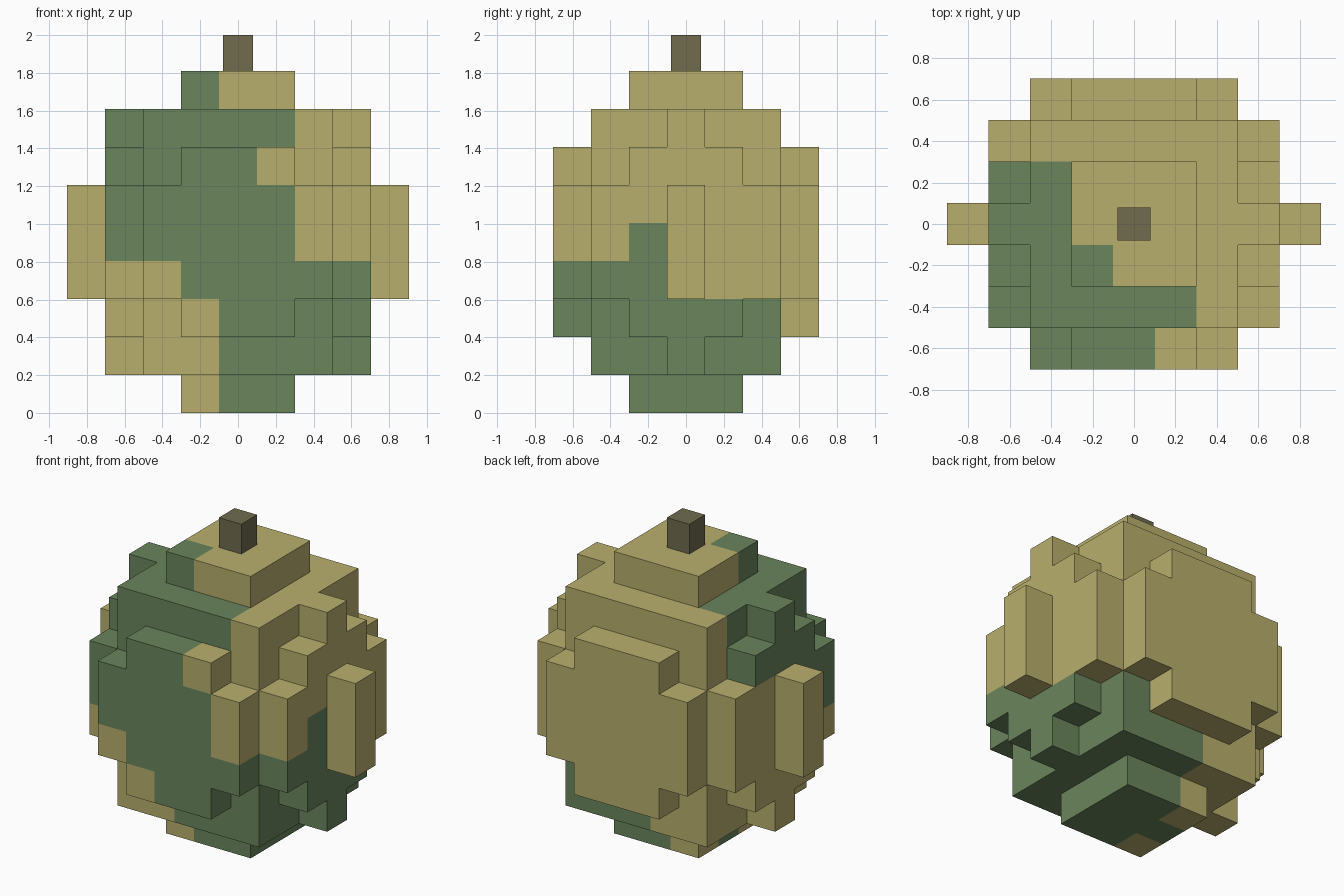
import bpy
import bmesh
from mathutils import Vector

if "Cube" in bpy.data.objects:
    bpy.data.objects.remove(bpy.data.objects["Cube"])

U = 0.201          # block size
STEM = 0.08        # stem half width


def material(name, rgb):
    m = bpy.data.materials.new(name)
    m.diffuse_color = (*rgb, 1.0)
    m.use_nodes = True
    m.node_tree.nodes["Principled BSDF"].inputs["Base Color"].default_value = m.diffuse_color
    return m


TAN = material("tan_rind", (0.485, 0.429, 0.153))
GREEN = material("green_rind", (0.144, 0.235, 0.107))
BROWN = material("brown_stem", (0.162, 0.150, 0.076))

# Stepped body: inclusive block ranges (i0, i1, j0, j1, k0, k1)
boxes = [(-2, 2, -2, 2, 1, 7),      # core
         (-1, 1, -1, 1, 0, 8)]      # foot and cap
for s in (-1, 1):
    # front and back plates
    for half, k0, k1 in ((1, 2, 6), (2, 3, 5)):
        boxes.append((-half, half, 3 * s, 3 * s, k0, k1))
    # side plates, then the outer side ribs
    for depth, half, k0, k1 in ((3, 0, 1, 7), (3, 1, 2, 6), (3, 2, 3, 5), (4, 0, 3, 5)):
        boxes.append((depth * s, depth * s, -half, half, k0, k1))

cells = {(i, j, k)
         for i0, i1, j0, j1, k0, k1 in boxes
         for i in range(i0, i1 + 1)
         for j in range(j0, j1 + 1)
         for k in range(k0, k1 + 1)}


def is_green(i, j, k):
    """Green patch that wraps from the upper left round the front to the lower right."""
    if abs(i) == 4:
        return False
    if k == 8:
        return i == -1 and j == -1
    if k >= 6:
        return (i <= k - 6 and j <= -2) or (i <= -2 and j <= 1)
    if k >= 4:
        return ((i <= 1 and j <= -2) or (i <= -3 and j <= -1)
                or (k == 4 and i == 3 and j == -1))
    if k == 3:
        return i >= -1 and j <= -1
    if k >= 1:
        return i >= 0 and j <= 2
    return i >= 0 or j == 0


def finish(bm, name, mats):
    mesh = bpy.data.meshes.new(name)
    bm.to_mesh(mesh)
    bm.free()
    for m in mats:
        mesh.materials.append(m)
    ob = bpy.data.objects.new(name, mesh)
    bpy.context.collection.objects.link(ob)
    return ob


# Body skin: only the outward faces of the blocks
bm = bmesh.new()
verts = {}


def corner(p):
    key = tuple(round(c * 2) for c in p)
    if key not in verts:
        verts[key] = bm.verts.new(p * U)
    return verts[key]


for c in sorted(cells):
    centre = Vector((c[0], c[1], c[2] + 0.5))
    for axis in range(3):
        for s in (-1, 1):
            n = [0, 0, 0]
            n[axis] = s
            if tuple(a + b for a, b in zip(c, n)) in cells:
                continue
            a, b = Vector((0, 0, 0)), Vector((0, 0, 0))
            a[(axis + 1) % 3] = 0.5
            b[(axis + 2) % 3] = 0.5 * s
            mid = centre + Vector(n) * 0.5
            f = bm.faces.new([corner(mid + p) for p in (-a - b, a - b, a + b, b - a)])
            f.material_index = int(is_green(*c))
finish(bm, "gourd_body", (TAN, GREEN))

# Stem
bm = bmesh.new()
bmesh.ops.create_cube(bm, size=1.0)
bottom, top = 9 * U, 2.0
for v in bm.verts:
    v.co = Vector((v.co.x * 2 * STEM, v.co.y * 2 * STEM,
                   bottom if v.co.z < 0 else top))
finish(bm, "stem", (BROWN,))
